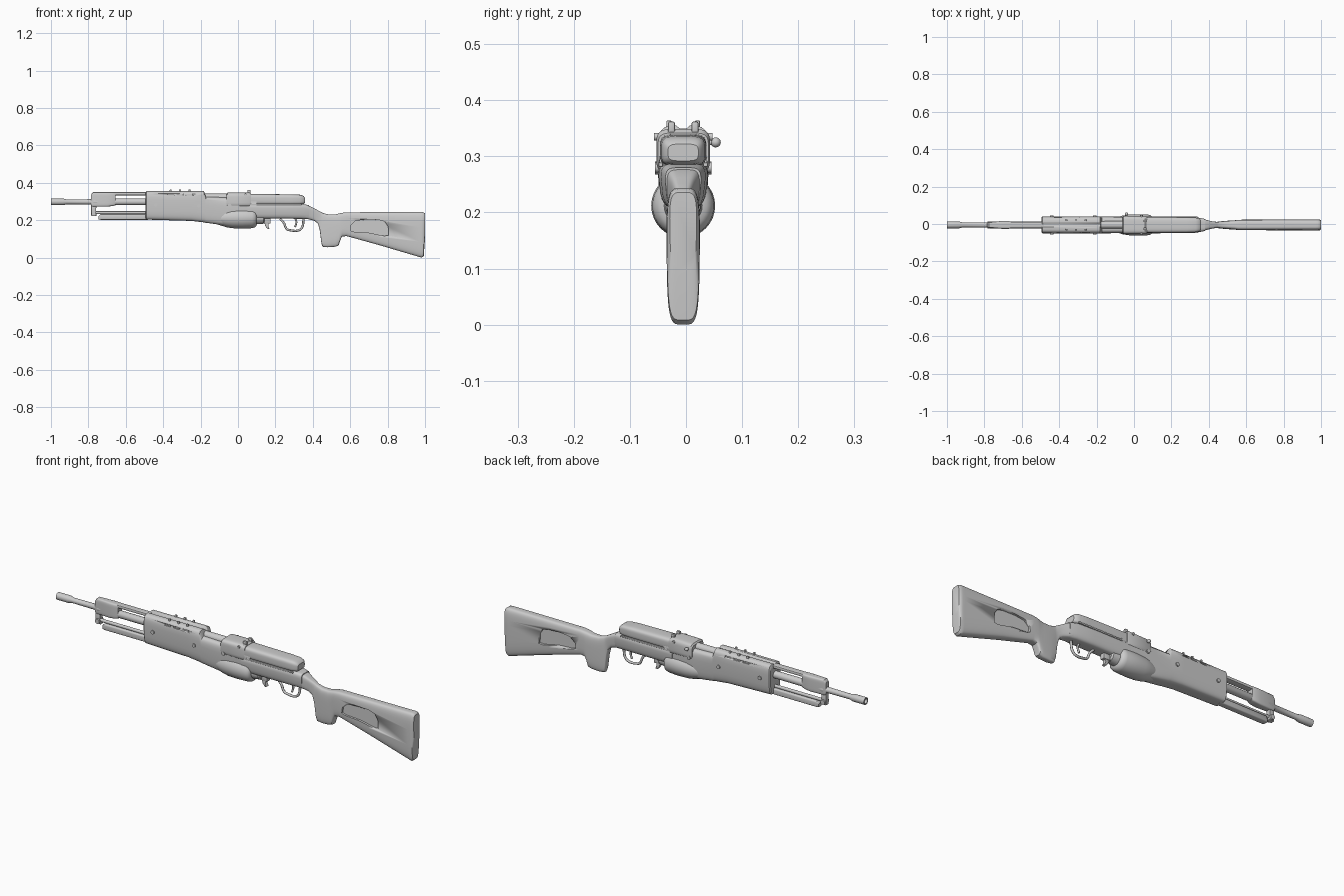
import bpy, bmesh, math
from mathutils import Vector, Matrix

Y0 = -0.005  # centre plane of the long parts


def finish(name, bm, angle=35):
    bmesh.ops.recalc_face_normals(bm, faces=bm.faces)
    me = bpy.data.meshes.new(name)
    bm.to_mesh(me)
    bm.free()
    ob = bpy.data.objects.new(name, me)
    bpy.context.collection.objects.link(ob)
    bpy.ops.object.select_all(action='DESELECT')
    bpy.context.view_layer.objects.active = ob
    ob.select_set(True)
    bpy.ops.object.shade_smooth_by_angle(angle=math.radians(angle))
    return ob


def skin(bm, rings):
    for a, b in zip(rings, rings[1:]):
        n = len(a)
        for i in range(n):
            bm.faces.new((a[i], a[(i + 1) % n], b[(i + 1) % n], b[i]))
    bm.faces.new(rings[0])
    bm.faces.new(rings[-1])


def loft(name, sections, power=5, n=32, low=1.0):
    """Rounded-box sections (x, z bottom, z top, half width); low narrows the underside."""
    bm = bmesh.new()
    rings = []
    for x, zb, zt, w in sections:
        ring = []
        for i in range(n):
            a = 2 * math.pi * (i + 0.5) / n
            c, s = math.cos(a), math.sin(a)
            u = math.copysign(abs(c) ** (2 / power), c)
            v = math.copysign(abs(s) ** (2 / power), s)
            k = 1 if v > 0 else 1 + (low - 1) * -v
            ring.append(bm.verts.new((x, Y0 + u * w * k, (zb + zt) / 2 + v * (zt - zb) / 2)))
        rings.append(ring)
    skin(bm, rings)
    return finish(name, bm)


def lathe(name, prof, z, y=Y0, n=24):
    """Profile (x, radius) turned round an axis along x."""
    bm = bmesh.new()
    skin(bm, [[bm.verts.new((x, y + r * math.cos(2 * math.pi * i / n),
                             z + r * math.sin(2 * math.pi * i / n))) for i in range(n)]
              for x, r in prof])
    return finish(name, bm)


def box(name, x, y, z, bevel=0.003):
    bm = bmesh.new()
    bmesh.ops.create_cube(bm, size=1)
    for v in bm.verts:
        v.co = [(p[0] + p[1]) / 2 + c * (p[1] - p[0]) for c, p in zip(v.co, (x, y, z))]
    if bevel:
        bmesh.ops.bevel(bm, geom=bm.edges[:], offset=bevel, segments=2, affect='EDGES', profile=0.5)
    return finish(name, bm)


def plate(name, pts, y0, y1, bevel=0.0):
    """Outline in x, z pushed from y0 to y1."""
    bm = bmesh.new()
    skin(bm, [[bm.verts.new((x, y, z)) for x, z in pts] for y in (y0, y1)])
    if bevel:
        bmesh.ops.bevel(bm, geom=bm.edges[:], offset=bevel, segments=2, affect='EDGES', profile=0.5)
    return finish(name, bm)


def pin(name, x, z, y0, y1, r):
    bm = bmesh.new()
    m = Matrix.Translation((x, (y0 + y1) / 2, z)) @ Matrix.Rotation(math.pi / 2, 4, 'X')
    bmesh.ops.create_cone(bm, cap_ends=True, segments=16, radius1=r, radius2=r, depth=y1 - y0, matrix=m)
    return finish(name, bm)


def wire(name, pts, r):
    cu = bpy.data.curves.new(name, 'CURVE')
    cu.dimensions = '3D'
    cu.bevel_depth, cu.bevel_resolution, cu.use_fill_caps = r, 2, True
    sp = cu.splines.new('BEZIER')
    sp.bezier_points.add(len(pts) - 1)
    for b, (x, z) in zip(sp.bezier_points, pts):
        b.co = (x, Y0, z)
        b.handle_left_type = b.handle_right_type = 'AUTO'
    ob = bpy.data.objects.new(name, cu)
    bpy.context.collection.objects.link(ob)
    return ob


def cut(target, cutter):
    cutter.hide_render = True
    m = target.modifiers.new('cut', 'BOOLEAN')
    m.operation, m.object, m.solver = 'DIFFERENCE', cutter, 'EXACT'
    bpy.context.view_layer.objects.active = target
    # cut before the smoothing step
    bpy.ops.object.modifier_move_to_index(modifier=m.name, index=0)
    bpy.ops.object.modifier_apply(modifier=m.name)
    bpy.data.objects.remove(cutter)


# barrel with flared, hollow muzzle
lathe('barrel', [(-0.985, 0.009), (-1.0, 0.012), (-1.0, 0.018), (-0.935, 0.018), (-0.915, 0.013),
                 (-0.78, 0.014), (-0.77, 0.018), (-0.1, 0.018)], 0.298)
lathe('upper_tube', [(-0.25, 0.02), (-0.05, 0.02)], 0.322)

# front block, top rail and hanging bracket
loft('front_block', [(-0.785, 0.275, 0.338, 0.013), (-0.775, 0.272, 0.35, 0.016), (-0.70, 0.272, 0.35, 0.021),
                     (-0.67, 0.276, 0.35, 0.021), (-0.655, 0.28, 0.35, 0.017)], 6)
loft('top_rail', [(-0.68, 0.333, 0.35, 0.017), (-0.48, 0.333, 0.35, 0.017)], 4, 16)
plate('bracket', [(-0.785, 0.285), (-0.755, 0.285), (-0.762, 0.25), (-0.755, 0.222), (-0.785, 0.222)],
      Y0 - 0.011, Y0 + 0.011, 0.003)
pin('bracket_pin', -0.77, 0.237, Y0 - 0.018, Y0 + 0.018, 0.012)
lathe('lower_rod', [(-0.765, 0.008), (-0.48, 0.008)], 0.24, n=16)
loft('lower_bar', [(-0.745, 0.204, 0.222, 0.012), (-0.735, 0.202, 0.232, 0.016), (-0.48, 0.202, 0.232, 0.016)], 6, 16)

# forestock, with sight groove and side vents
body = loft('forestock', [(-0.495, 0.21, 0.345, 0.04), (-0.49, 0.203, 0.355, 0.045), (-0.25, 0.196, 0.355, 0.046),
                          (-0.182, 0.188, 0.355, 0.046), (-0.172, 0.186, 0.325, 0.045),
                          (-0.07, 0.172, 0.322, 0.044), (0.0, 0.19, 0.322, 0.044),
                          (0.10, 0.212, 0.315, 0.043)], 5, 40, 0.85)
cut(body, lathe('groove_cutter', [(-0.6, 0.015), (-0.1, 0.015)], 0.364))
for x in (-0.36, -0.31, -0.26):
    cut(body, box('vent_cutter', (x - 0.017, x + 0.017), (-0.1, 0.1), (0.333, 0.341), 0))
    for s in (-1, 1):
        box('vent_fin', (x - 0.005, x + 0.005), sorted((Y0 + s * 0.021, Y0 + s * 0.03)), (0.345, 0.364), 0.002)
box('vent_core', (-0.40, -0.22), (Y0 - 0.036, Y0 + 0.036), (0.325, 0.343))
for x, z in ((-0.44, 0.282), (-0.21, 0.277), (-0.045, 0.28)):
    pin('cross_pin', x, z, Y0 - 0.05, Y0 + 0.05, 0.009)

# receiver: block, rounded cover, lower housing
loft('receiver_block', [(-0.062, 0.275, 0.34, 0.045), (-0.056, 0.27, 0.347, 0.048),
                        (0.06, 0.27, 0.349, 0.048), (0.07, 0.275, 0.342, 0.045)], 5)
loft('receiver_cover', [(0.0, 0.282, 0.341, 0.042), (0.28, 0.282, 0.338, 0.041), (0.33, 0.283, 0.336, 0.039),
                        (0.35, 0.286, 0.33, 0.034), (0.357, 0.292, 0.322, 0.027)], 4)
loft('lower_housing', [(0.05, 0.208, 0.29, 0.045), (0.25, 0.208, 0.289, 0.044),
                       (0.34, 0.207, 0.287, 0.04), (0.38, 0.205, 0.28, 0.032)], 5, 32, 0.78)
for s in (-1, 1):
    box('cover_rib', (0.04, 0.34), sorted((Y0 + s * 0.036, Y0 + s * 0.044)), (0.281, 0.289), 0.002)
    box('sight_ear', (0.05, 0.068), sorted((Y0 + s * 0.015, Y0 + s * 0.027)), (0.34, 0.362))
    pin('hinge_pin', 0.04, 0.335, *sorted((Y0 + s * 0.035, Y0 + s * 0.052)), 0.007)

# charging handle on the far side
pin('handle_stem', -0.04, 0.325, 0.03, 0.052, 0.005)
bm = bmesh.new()
bmesh.ops.create_uvsphere(bm, u_segments=16, v_segments=10, radius=0.009,
                          matrix=Matrix.Translation((-0.04, 0.053, 0.325)))
finish('handle_knob', bm, 60)

# swollen drum under the body and its rear catch
lathe('drum', [(-0.14, 0.025), (-0.10, 0.038), (-0.06, 0.05), (-0.03, 0.055), (0.02, 0.057), (0.075, 0.055),
               (0.09, 0.051), (0.098, 0.042), (0.10, 0.034), (0.135, 0.031), (0.142, 0.025)], 0.212, n=32)
box('catch_block', (0.13, 0.175), (Y0 - 0.012, Y0 + 0.012), (0.182, 0.215))
plate('catch_lever', [(0.14, 0.19), (0.165, 0.19), (0.16, 0.168), (0.17, 0.155), (0.158, 0.152), (0.146, 0.168)],
      Y0 - 0.009, Y0 + 0.009, 0.002)

# trigger and guard
wire('trigger_guard', [(0.225, 0.207), (0.245, 0.185), (0.262, 0.152), (0.28, 0.146), (0.325, 0.146),
                       (0.342, 0.16), (0.348, 0.18), (0.35, 0.21)], 0.006)
wire('trigger', [(0.305, 0.212), (0.312, 0.19), (0.305, 0.163)], 0.005)

# stock with pistol grip and side hollows
stock = loft('stock', [(0.30, 0.21, 0.284, 0.036), (0.36, 0.208, 0.282, 0.034), (0.385, 0.203, 0.275, 0.028),
                       (0.41, 0.196, 0.262, 0.021), (0.428, 0.18, 0.252, 0.018), (0.438, 0.14, 0.247, 0.017),
                       (0.446, 0.075, 0.242, 0.017), (0.452, 0.058, 0.239, 0.018), (0.48, 0.055, 0.231, 0.021),
                       (0.52, 0.058, 0.231, 0.024), (0.538, 0.064, 0.235, 0.025), (0.546, 0.09, 0.237, 0.026),
                       (0.556, 0.112, 0.239, 0.027), (0.58, 0.115, 0.242, 0.028), (0.75, 0.068, 0.243, 0.029),
                       (0.97, 0.003, 0.244, 0.03), (0.982, 0.0, 0.244, 0.03), (0.993, 0.008, 0.242, 0.029),
                       (1.0, 0.10, 0.236, 0.024)], 4.5, 40, 0.9)
hollow = [(0.60, 0.145), (0.605, 0.175), (0.63, 0.197), (0.68, 0.203), (0.75, 0.202), (0.785, 0.192),
          (0.803, 0.165), (0.805, 0.118), (0.78, 0.116), (0.70, 0.133), (0.62, 0.138)]
for s in (-1, 1):
    cut(stock, plate('hollow_cutter', hollow, Y0 + s * 0.017, Y0 + s * 0.06))
